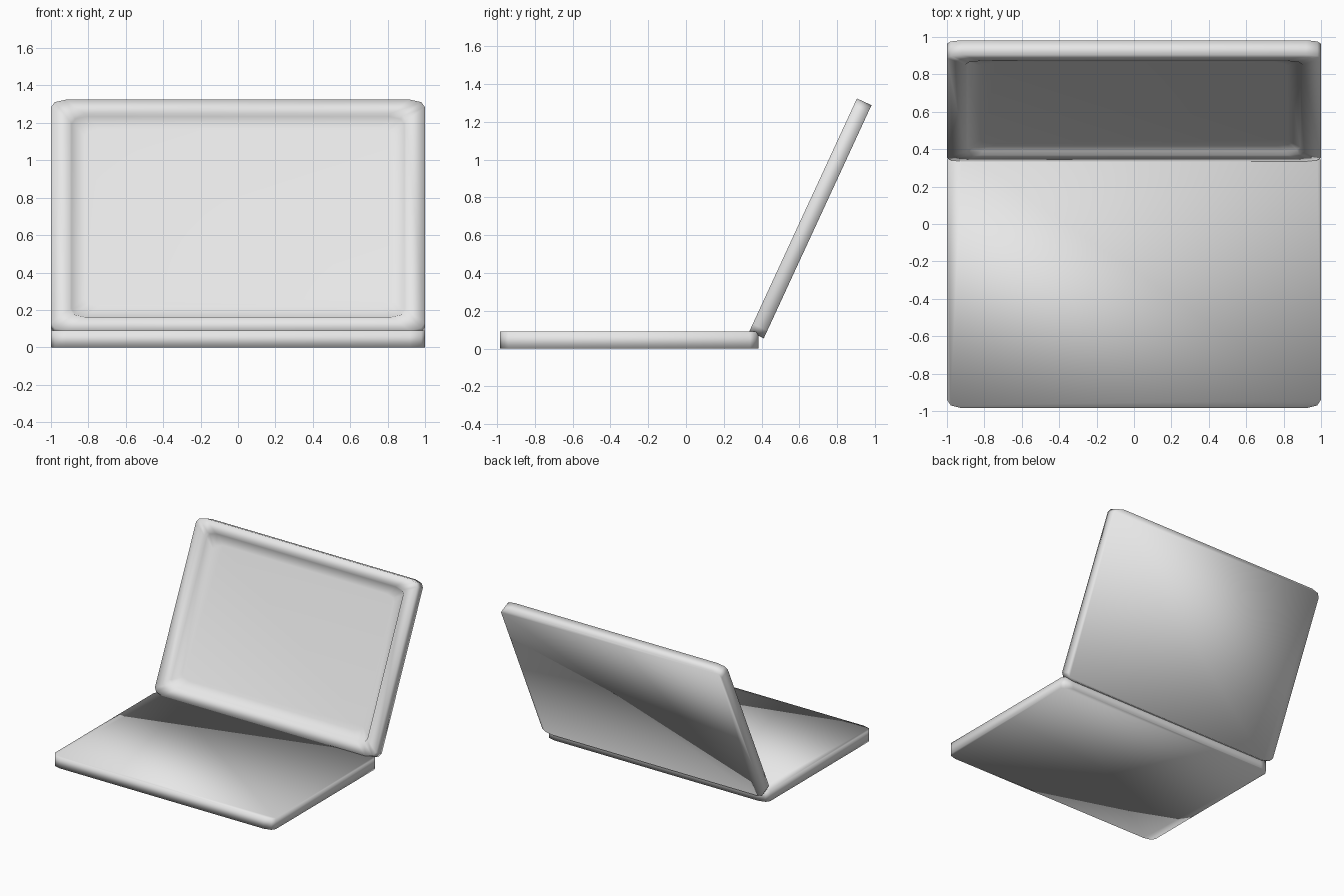
import bpy
import bmesh
from math import radians

if "Cube" in bpy.data.objects:
    bpy.data.objects.remove(bpy.data.objects["Cube"], do_unlink=True)

GREY = (0.8, 0.8, 0.8, 1)
grey = bpy.data.materials.new("light grey")
grey.use_nodes = True
grey.diffuse_color = GREY
grey.node_tree.nodes["Principled BSDF"].inputs["Base Color"].default_value = GREY

# Corner cut: distances from the side and from the end
CORNER = [(0, 0.045), (0.02, 0.015), (0.08, 0)]


def ring(bm, w, l, z):
    """Rounded rectangle of vertices, counter-clockwise from above."""
    verts = []
    for sx, sy in ((1, 1), (-1, 1), (-1, -1), (1, -1)):
        corner = CORNER if sx * sy > 0 else CORNER[::-1]
        verts += [bm.verts.new((sx * (w - dx), sy * (l - dy), z)) for dx, dy in corner]
    return verts


def bridge(bm, a, b):
    n = len(a)
    return [bm.faces.new((a[i], a[(i + 1) % n], b[(i + 1) % n], b[i])) for i in range(n)]


def slab(name, half_length, thickness, recess=()):
    """Slab with its top at z = 0; recess lists (side inset, end inset, depth)."""
    bm = bmesh.new()
    bottom = ring(bm, 1, half_length, -thickness)
    top = ring(bm, 1, half_length, 0)
    bm.faces.new(bottom[::-1])
    bridge(bm, bottom, top)
    soft = []
    for dx, dy, depth in recess:
        inner = ring(bm, 1 - dx, half_length - dy, -depth)
        soft += bridge(bm, top, inner)
        top = inner
    soft.append(bm.faces.new(top))

    # Crisp outer rim, soft blend inside the recess
    for f in bm.faces:
        f.smooth = True
    inside = set(soft)
    for e in bm.edges:
        e.smooth = e.calc_face_angle() < radians(38) or inside.issuperset(e.link_faces)

    mesh = bpy.data.meshes.new(name)
    bm.to_mesh(mesh)
    bm.free()
    mesh.materials.append(grey)
    obj = bpy.data.objects.new(name, mesh)
    bpy.context.collection.objects.link(obj)
    return obj


# Flat keyboard half
base = slab("base", 0.685, 0.09)
base.location = (0, -0.3, 0.09)

# Open screen half, leaning back, with a shallow dished screen
lid = slab("screen_lid", 0.68, 0.085,
           [(0.1, 0.08, 0), (0.11, 0.09, 0.02), (0.18, 0.16, 0.03)])
lid.rotation_euler.x = radians(65.2)
lid.location = (0, 0.62, 0.707)
